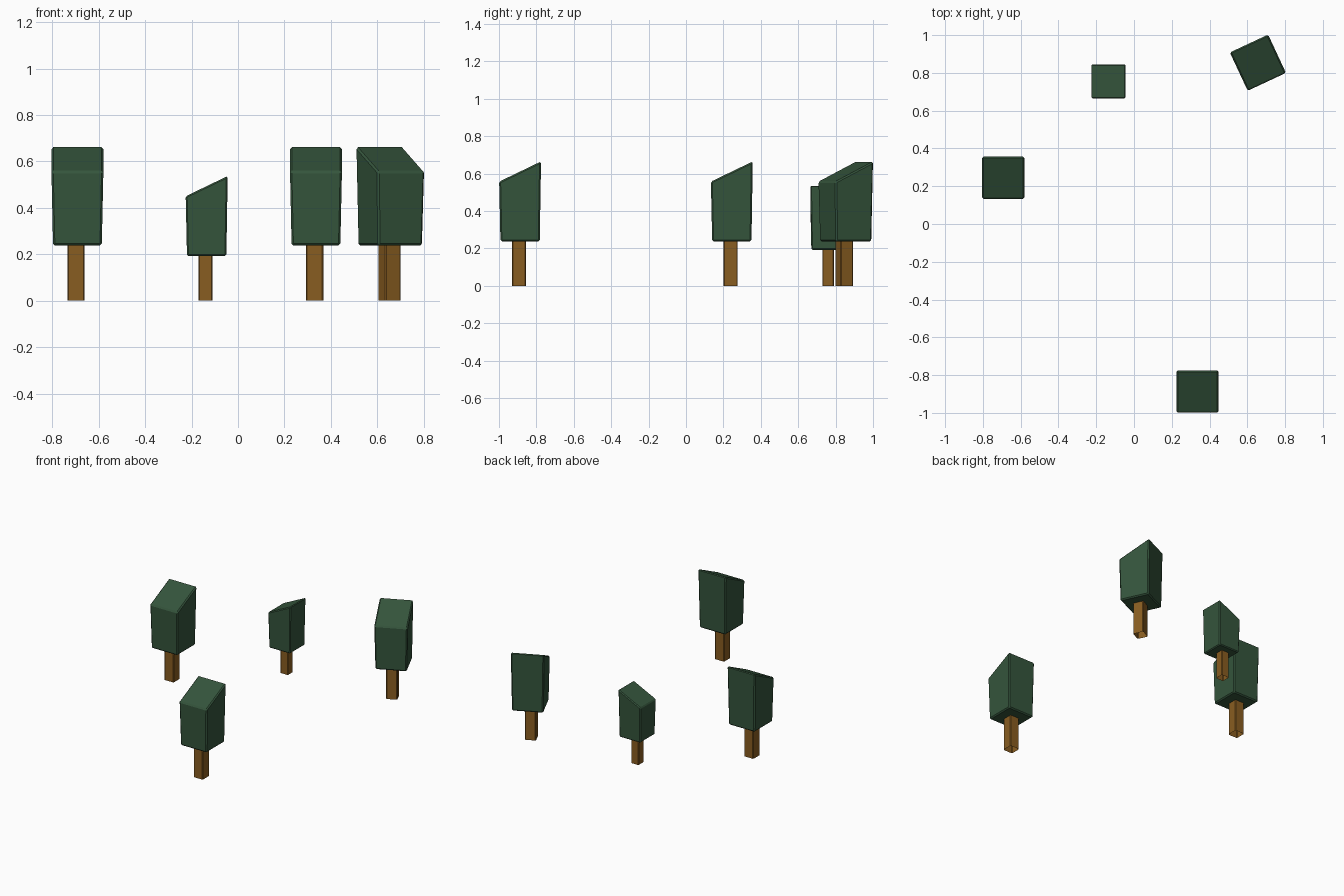
import bpy, bmesh
from math import radians
from mathutils import Matrix

if "Cube" in bpy.data.objects:
    bpy.data.objects.remove(bpy.data.objects["Cube"])


def material(name, rgb):
    m = bpy.data.materials.new(name)
    m.diffuse_color = (*rgb, 1)
    m.use_nodes = True
    m.node_tree.nodes["Principled BSDF"].inputs["Base Color"].default_value = m.diffuse_color
    return m


GREEN = material("leaf_green", (0.035, 0.09, 0.045))
BROWN = material("bark_brown", (0.25, 0.11, 0.015))


def finish(bm, name, mat, matrix):
    bmesh.ops.recalc_face_normals(bm, faces=bm.faces)
    me = bpy.data.meshes.new(name)
    bm.to_mesh(me)
    bm.free()
    me.materials.append(mat)
    ob = bpy.data.objects.new(name, me)
    ob.matrix_world = matrix
    bpy.context.collection.objects.link(ob)


def crown(name, matrix):
    # Tapered block with a sloping top that rises to the back, edges softened
    bm = bmesh.new()
    bmesh.ops.create_cube(bm, size=2)
    for v in bm.verts:
        top, back = v.co.z > 0, v.co.y > 0
        half = 0.112 if top else 0.105
        v.co.x *= half
        v.co.y *= half
        v.co.z = (0.665 if back else 0.557) if top else 0.238
    bmesh.ops.bevel(bm, geom=bm.edges[:], offset=0.008, segments=1,
                    affect='EDGES', profile=0.5)
    finish(bm, name, GREEN, matrix)


def trunk(name, matrix):
    # Square post with chamfered corners, open underneath
    bm = bmesh.new()
    bmesh.ops.create_cube(bm, size=1)
    for v in bm.verts:
        v.co.x = v.co.x * 0.075 - 0.006
        v.co.y = v.co.y * 0.075 - 0.006
        v.co.z = 0.26 if v.co.z > 0 else 0
    upright = [e for e in bm.edges if abs(e.verts[0].co.z - e.verts[1].co.z) > 0.1]
    bmesh.ops.bevel(bm, geom=upright, offset=0.005, segments=1,
                    affect='EDGES', profile=0.5)
    base = [f for f in bm.faces if all(v.co.z < 0.001 for v in f.verts)]
    bmesh.ops.delete(bm, geom=base, context='FACES_ONLY')
    finish(bm, name, BROWN, matrix)


# Trees: x, y, turn in degrees, scale
trees = [
    (-0.692, 0.245, 0, 1.0),
    (0.336, -0.887, 0, 1.0),
    (0.656, 0.854, 25, 1.0),
    (-0.135, 0.755, -90, 0.808),
]
for i, (x, y, turn, s) in enumerate(trees, 1):
    m = (Matrix.Translation((x, y, 0)) @ Matrix.Rotation(radians(turn), 4, 'Z')
         @ Matrix.Scale(s, 4))
    trunk(f"tree_trunk_{i}", m)
    crown(f"tree_crown_{i}", m)
